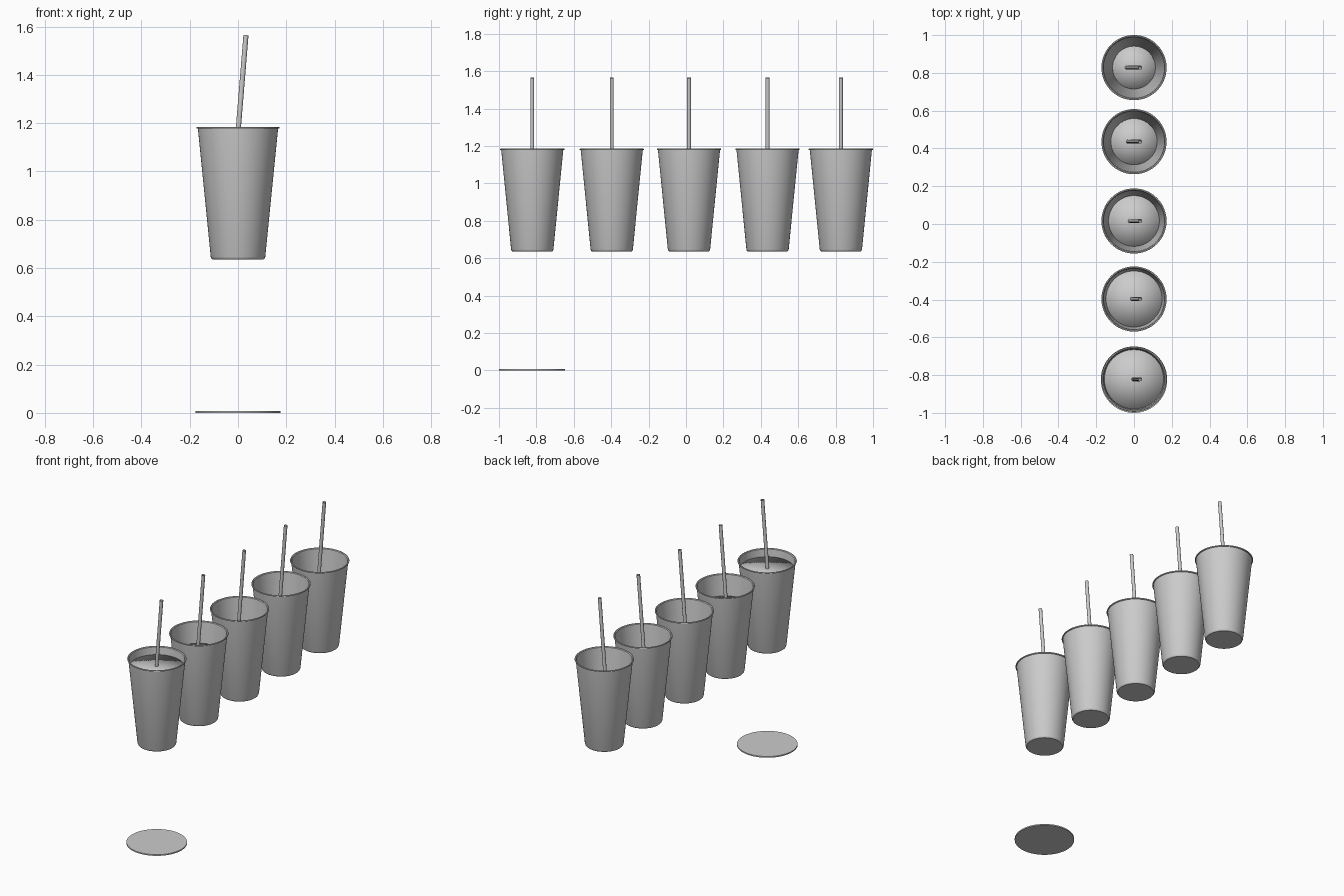
import bpy, bmesh, math
from mathutils import Vector, Matrix

if "Cube" in bpy.data.objects:
    bpy.data.objects.remove(bpy.data.objects["Cube"])

SEG = 64
CUP_Y = (-0.822, -0.397, 0.016, 0.436, 0.828)
LEVEL = (1.135, 1.05, 0.91, 0.79, 0.70)   # drink surface heights
Z0, Z1 = 0.636, 1.178                     # cup base and wall top


def wall_radius(z):
    """Outer cup wall radius at a height."""
    return 0.112 + (0.166 - 0.112) * (z - Z0) / (Z1 - Z0)


def lathe(name, profile, seg, y=0.0, closed=False, angle=35, matrix=None):
    """Spin (radius, z) points about z; zero-radius ends become poles."""
    bm = bmesh.new()
    verts = [bm.verts.new((r, 0, z)) for r, z in profile]
    pairs = list(zip(verts, verts[1:]))
    if closed:
        pairs.append((verts[-1], verts[0]))
    edges = [bm.edges.new(p) for p in pairs]
    bmesh.ops.spin(bm, geom=verts + edges, cent=(0, 0, 0), axis=(0, 0, 1),
                   angle=math.tau, steps=seg)
    bmesh.ops.remove_doubles(bm, verts=bm.verts, dist=1e-5)
    bmesh.ops.recalc_face_normals(bm, faces=bm.faces)
    if matrix:
        bm.transform(matrix)
    mesh = bpy.data.meshes.new(name)
    bm.to_mesh(mesh)
    bm.free()
    ob = bpy.data.objects.new(name, mesh)
    ob.location.y = y
    bpy.context.collection.objects.link(ob)
    bpy.ops.object.select_all(action='DESELECT')
    ob.select_set(True)
    bpy.context.view_layer.objects.active = ob
    bpy.ops.object.shade_smooth_by_angle(angle=math.radians(angle))
    return ob


# Thin-walled cup profile with rounded foot and rolled lip
T = 0.004
cup_profile = [(0, Z0), (0.106, Z0), (0.110, Z0 + 0.003), (wall_radius(Z0 + 0.01), Z0 + 0.01),
               (wall_radius(Z1), Z1), (0.171, 1.178), (0.1725, 1.181), (0.171, 1.185),
               (0.166, 1.185), (wall_radius(Z1) - T, 1.181),
               (wall_radius(Z0 + 0.01) - T, Z0 + 0.01), (0, Z0 + 0.006)]

# Leaning straw: hollow tube between two points
low, high = Vector((-0.041, 0, 0.66)), Vector((0.033, 0, 1.565))
length = (high - low).length
lean = Matrix.Translation(low) @ (high - low).to_track_quat('Z', 'Y').to_matrix().to_4x4()
straw_profile = [(0.0105, 0), (0.0105, length), (0.009, length), (0.009, 0)]

for i, (y, level) in enumerate(zip(CUP_Y, LEVEL), 1):
    lathe(f"cup_{i}", cup_profile, SEG, y)
    lathe(f"straw_{i}", straw_profile, 20, y, closed=True, matrix=lean)
    # Drink filling the cup to its level, softly shaded up to the edge
    b = Z0 + 0.012
    lathe(f"drink_{i}", [(0, b), (wall_radius(b) - T - 0.001, b),
                         (wall_radius(level) - T - 0.001, level), (0, level)],
          SEG, y, angle=180)

# Round coaster on the floor below the first cup
lathe("coaster", [(0, 0), (0.176, 0), (0.176, 0.008), (0, 0.008)], SEG, -0.824)
